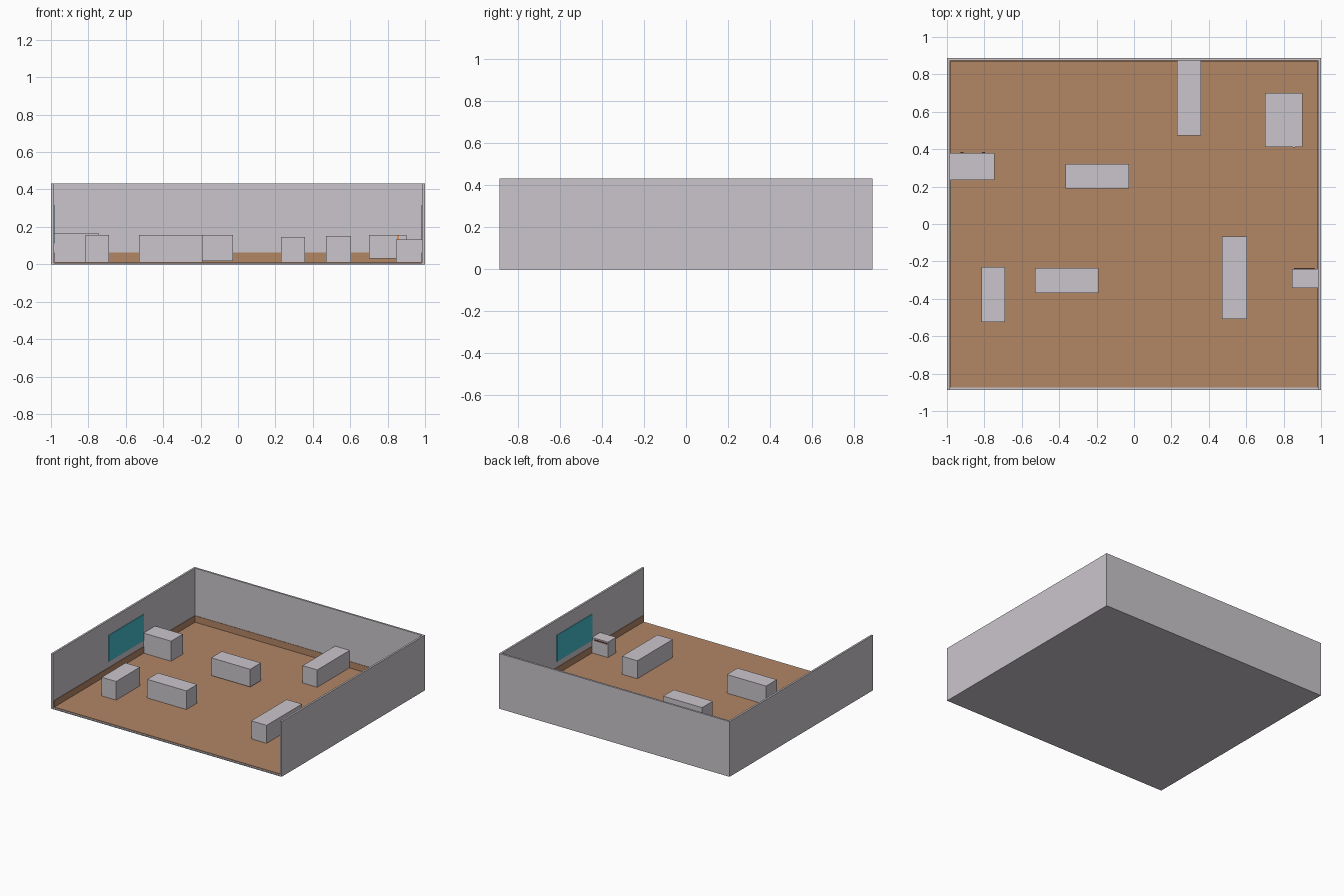
import bpy

if "Cube" in bpy.data.objects:
    bpy.data.objects.remove(bpy.data.objects["Cube"])


def material(name, rgb):
    m = bpy.data.materials.new(name)
    m.diffuse_color = (*rgb, 1)
    m.use_nodes = True
    m.node_tree.nodes["Principled BSDF"].inputs["Base Color"].default_value = m.diffuse_color
    return m


GREY = material("pale_grey", (0.59, 0.56, 0.60))
BROWN = material("wood_brown", (0.445, 0.238, 0.13))
TEAL = material("teal", (0.06, 0.48, 0.58))
ORANGE = material("orange", (0.75, 0.28, 0.08))
DARK = material("dark_brown", (0.16, 0.06, 0.04))


def box(name, x, y, z, mat):
    """Box from (min, max) pairs on each axis."""
    corners = [(a, b, c) for a in x for b in y for c in z]
    faces = [(0, 1, 3, 2), (4, 6, 7, 5), (0, 4, 5, 1),
             (2, 3, 7, 6), (0, 2, 6, 4), (1, 5, 7, 3)]
    me = bpy.data.meshes.new(name)
    me.from_pydata(corners, [], faces)
    me.materials.append(mat)
    ob = bpy.data.objects.new(name, me)
    bpy.context.collection.objects.link(ob)
    return ob


X, Y, H = 1.0, 0.888, 0.433   # room half sizes and wall height
XI, YI = 0.985, 0.873         # inner faces of the walls
SKIRT = 0.062                 # skirting top

# Base slab and wooden floor
box("base_slab", (-X, X), (-Y, Y), (0, 0.007), GREY)
box("wood_floor", (-XI, XI), (-YI, YI), (0.007, 0.011), BROWN)

# Back wall with its skirting; the front stays open
box("back_wall", (-X, X), (YI, Y), (0, H), GREY)
box("back_skirting", (-XI, XI), (YI - 0.003, YI), (0.01, SKIRT), BROWN)

# Side walls, skirtings and teal wall panels
for side, s in (("left", -1), ("right", 1)):
    def span(a, b):
        return tuple(sorted((s * a, s * b)))
    box(side + "_wall", span(XI, X), (-Y, YI), (0, H), GREY)
    box(side + "_skirting", span(XI - 0.003, XI), (-YI, YI), (0.01, SKIRT), BROWN)
    py = (-0.2, 0.235) if s < 0 else (-0.24, 0.195)
    box(side + "_wall_panel", span(XI - 0.005, XI), py, (0.11, 0.316), TEAL)

# Furniture blocks: x, y, z ranges
blocks = {
    "left_cabinet": ((-0.984, -0.745), (0.235, 0.38), (0.01, 0.168)),
    "left_desk": ((-0.815, -0.69), (-0.525, -0.23), (0.01, 0.157)),
    "centre_back_desk": ((-0.365, -0.027), (0.19, 0.322), (0.018, 0.157)),
    "centre_front_desk": ((-0.53, -0.19), (-0.368, -0.235), (0.011, 0.157)),
    "back_counter": ((0.23, 0.357), (0.472, 0.873), (0.01, 0.147)),
    "corner_table": ((0.70, 0.90), (0.413, 0.70), (0.03, 0.157)),
    "long_desk": ((0.47, 0.603), (-0.507, -0.068), (0.01, 0.152)),
    "right_cabinet": ((0.845, 0.984), (-0.342, -0.24), (0.01, 0.132)),
}
for name, dims in blocks.items():
    box(name, *dims, GREY)

# Small fittings on the furniture
box("table_strip", (0.85, 0.86), (0.409, 0.413), (0.10, 0.156), ORANGE)
box("right_cabinet_trim", (0.855, 0.965), (-0.24, -0.236), (0.112, 0.122), DARK)
for i, x in enumerate((-0.92, -0.805)):
    box("cabinet_handle_%d" % i, (x - 0.008, x + 0.008), (0.38, 0.384),
        (0.12, 0.13), DARK)
